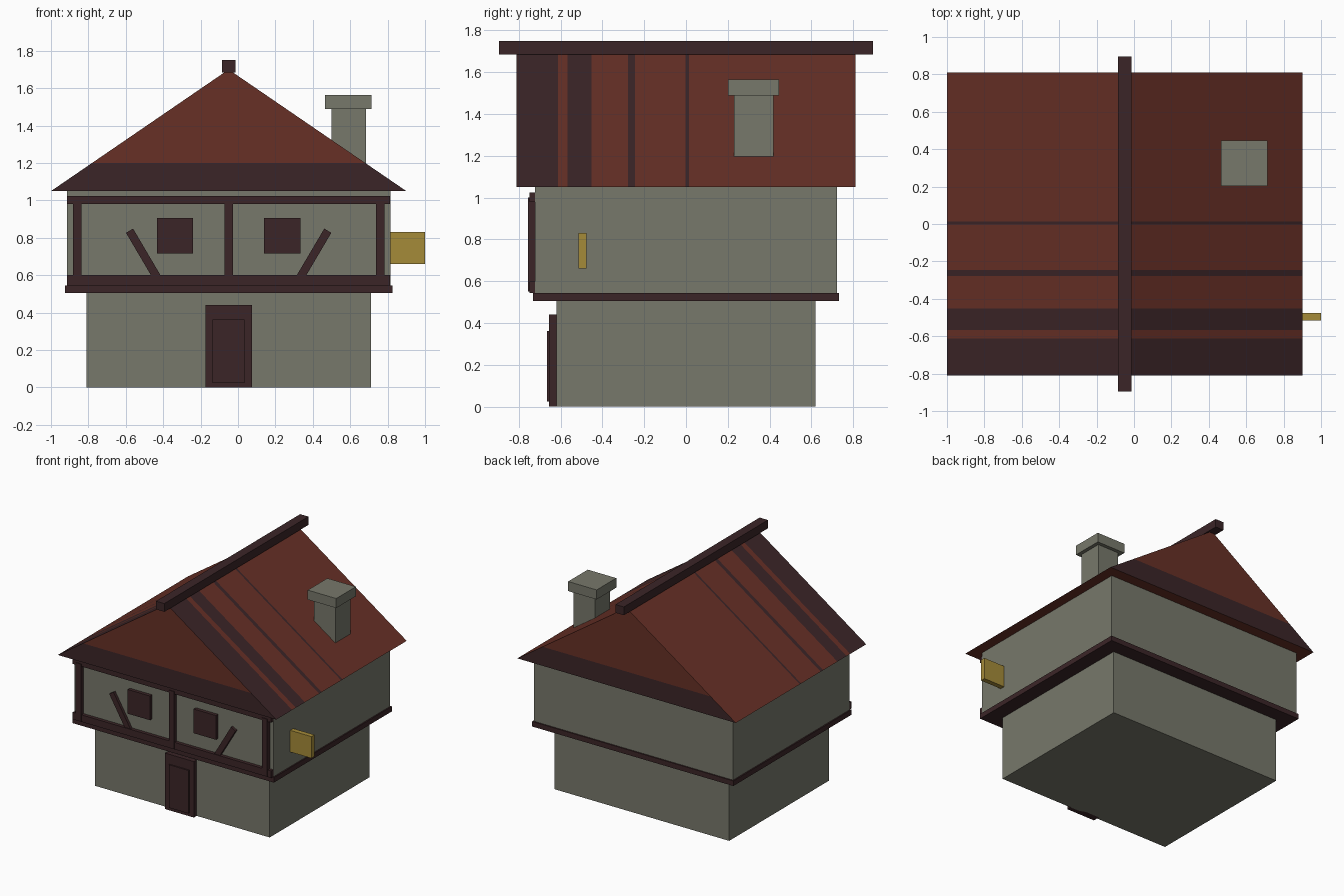
import bpy, bmesh, math
from mathutils import Vector

if "Cube" in bpy.data.objects:
    bpy.data.objects.remove(bpy.data.objects["Cube"])


def material(name, r, g, b):
    def lin(c):
        c /= 255
        return c / 12.92 if c <= 0.04045 else ((c + 0.055) / 1.055) ** 2.4
    m = bpy.data.materials.new(name)
    m.diffuse_color = (lin(r), lin(g), lin(b), 1)
    m.use_nodes = True
    m.node_tree.nodes["Principled BSDF"].inputs["Base Color"].default_value = m.diffuse_color
    return m


STONE = material("grey plaster", 119, 120, 107)
WOOD = material("dark timber", 59, 37, 39)
TILE = material("red tile", 103, 48, 38)
GOLD = material("yellow sign", 165, 139, 57)
CX = -0.05  # centre line of the house


def finish(name, bm, mats):
    bmesh.ops.recalc_face_normals(bm, faces=bm.faces)
    me = bpy.data.meshes.new(name)
    bm.to_mesh(me)
    bm.free()
    for m in mats:
        me.materials.append(m)
    ob = bpy.data.objects.new(name, me)
    bpy.context.collection.objects.link(ob)
    return ob


def box(name, x, y, z, mat):
    """Box from (min, max) pairs, origin at its centre."""
    bm = bmesh.new()
    bmesh.ops.create_cube(bm, size=1)
    bmesh.ops.scale(bm, vec=(x[1] - x[0], y[1] - y[0], z[1] - z[0]), verts=bm.verts)
    ob = finish(name, bm, [mat])
    ob.location = ((x[0] + x[1]) / 2, (y[0] + y[1]) / 2, (z[0] + z[1]) / 2)
    return ob


def around(c, half):
    return (c - half, c + half)


# Walls and the floor slab between the storeys
box("lower_floor", around(CX, 0.76), around(0, 0.62), (0, 0.51), STONE)
box("upper_floor", around(CX, 0.865), around(0, 0.723), (0.52, 1.06), STONE)
box("jetty_slab", around(CX, 0.875), around(0, 0.733), (0.505, 0.545), WOOD)

# Timber frame on the front
front = (-0.75, -0.71)
proud = (-0.755, -0.71)
box("top_rail", around(CX, 0.863), front, (0.98, 1.025), WOOD)
box("bottom_rail", around(CX, 0.863), front, (0.545, 0.6), WOOD)
for i, dx in enumerate((-0.81, 0, 0.81)):
    box(f"post_{i}", around(CX + dx, 0.023), proud, (0.55, 1.0), WOOD)

# Windows and slanted braces, mirrored about the centre line
for side, s in (("left", -1), ("right", 1)):
    box(f"window_{side}", around(CX + s * 0.287, 0.097), front, (0.717, 0.907), WOOD)
    a, b = Vector((CX + s * 0.375, 0.575)), Vector((CX + s * 0.53, 0.838))
    mid, d = (a + b) / 2, b - a
    brace = box(f"brace_{side}", around(mid.x, 0.022), (-0.745, -0.71),
                around(mid.y, d.length / 2), WOOD)
    brace.rotation_euler.y = math.atan2(d.x, d.y)

# Door frame and panel
box("door_frame", around(CX, 0.125), (-0.655, -0.6), (0, 0.44), WOOD)
box("door_panel", around(CX, 0.085), (-0.665, -0.62), (0.025, 0.363), WOOD)

# Roof: triangular prism cut along the dark tile bands
bm = bmesh.new()
profile = [(CX - 0.95, 1.05), (CX + 0.95, 1.05), (CX, 1.70)]
face = bm.faces.new([bm.verts.new((x, -0.81, z)) for x, z in profile])
ext = bmesh.ops.extrude_face_region(bm, geom=[face])
bmesh.ops.translate(bm, vec=(0, 1.62, 0),
                    verts=[v for v in ext["geom"] if isinstance(v, bmesh.types.BMVert)])
if not face.is_valid or face not in bm.faces:
    bm.faces.new([v for v in bm.verts if v.co.y < 0])
bands = [(-0.82, -0.612), (-0.567, -0.453), (-0.277, -0.245), (-0.003, 0.014)]
cuts = [((0, y, 0), (0, 1, 0)) for band in bands for y in band if y > -0.8]
cuts.append(((0, 0, 1.2), (0, 0, 1)))
for co, no in cuts:
    bmesh.ops.bisect_plane(bm, geom=bm.verts[:] + bm.edges[:] + bm.faces[:],
                           plane_co=co, plane_no=no)
bmesh.ops.recalc_face_normals(bm, faces=bm.faces)
for f in bm.faces:
    c = f.calc_center_median()
    if abs(f.normal.y) > 0.9:
        f.material_index = int(c.z < 1.2)
    elif f.normal.z > 0.1:
        f.material_index = int(any(a < c.y < b for a, b in bands))
finish("roof", bm, [TILE, WOOD])
box("ridge_beam", around(CX, 0.036), around(0, 0.895), (1.685, 1.75), WOOD)

# Chimney
box("chimney", (0.5, 0.685), (0.23, 0.418), (1.1, 1.5), STONE)
box("chimney_cap", (0.465, 0.713), (0.202, 0.446), (1.49, 1.565), STONE)

# Hanging sign on the right wall
box("sign", (0.8, 1.0), (-0.515, -0.477), (0.66, 0.83), GOLD)
